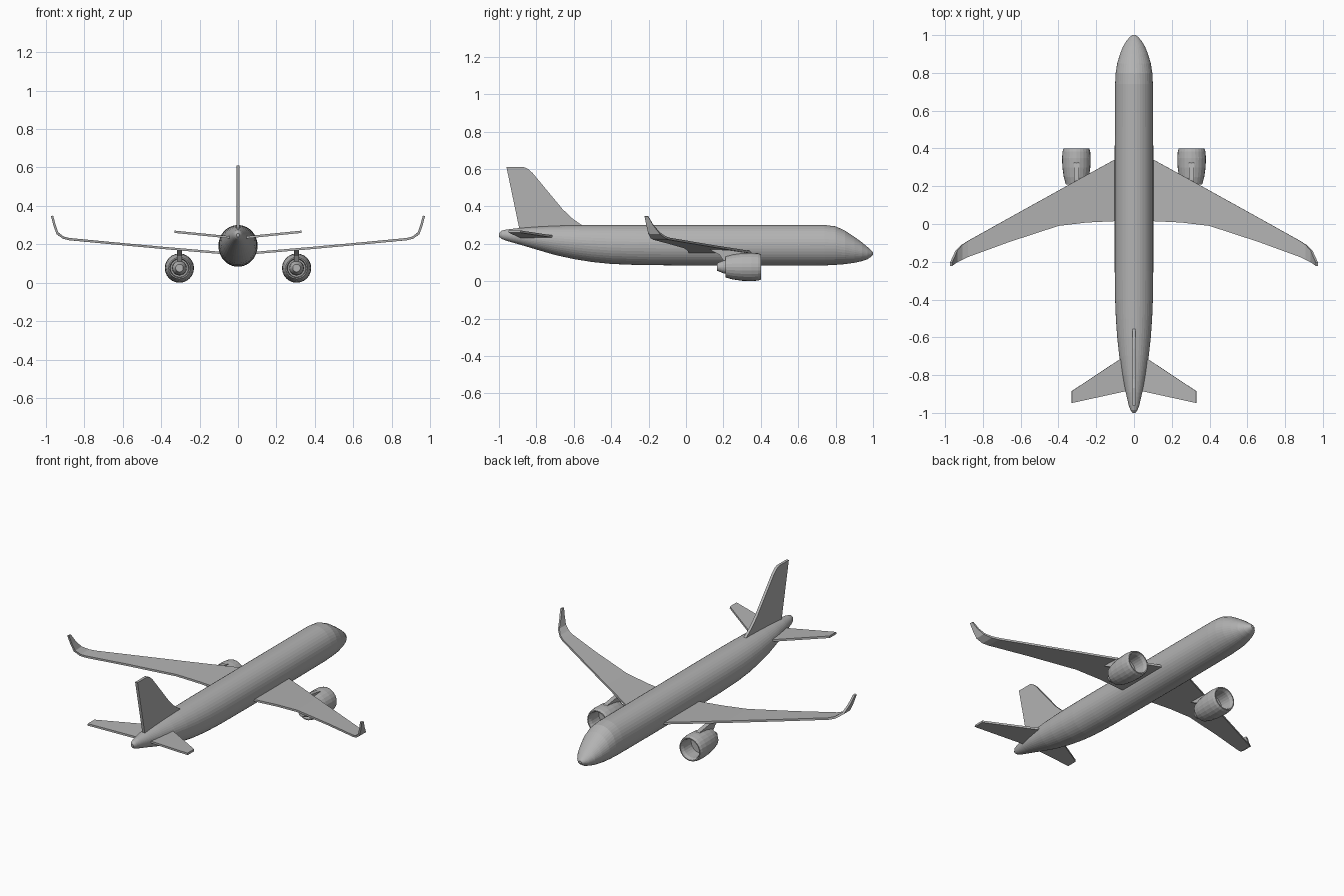
import bpy
import bmesh
from math import sin, cos, pi
from mathutils import Vector

cube = bpy.data.objects.get("Cube")
if cube:
    bpy.data.objects.remove(cube, do_unlink=True)

GREY = (0.45, 0.45, 0.45, 1)
paint = bpy.data.materials.new("plain_grey")
paint.use_nodes = True
paint.diffuse_color = GREY
paint.node_tree.nodes["Principled BSDF"].inputs["Base Color"].default_value = GREY


def make_object(name, bm, mirror=False, thickness=0):
    bmesh.ops.recalc_face_normals(bm, faces=bm.faces)
    mesh = bpy.data.meshes.new(name)
    bm.to_mesh(mesh)
    bm.free()
    mesh.materials.append(paint)
    obj = bpy.data.objects.new(name, mesh)
    bpy.context.collection.objects.link(obj)
    if thickness:
        solid = obj.modifiers.new("Thickness", 'SOLIDIFY')
        solid.thickness = thickness
        solid.offset = 0
        solid.use_even_offset = True
    if mirror:
        obj.modifiers.new("Mirror", 'MIRROR').use_axis[0] = True
    return obj


def loft(name, rings, sides, mirror=False):
    """Skin elliptical rings (centre, half width, half height) along y."""
    bm = bmesh.new()
    loops = []
    for centre, width, height in rings:
        angles = [2 * pi * i / sides for i in range(sides)]
        loops.append([bm.verts.new(centre + Vector((width * cos(a), 0, height * sin(a))))
                      for a in angles])
    for a, b in zip(loops, loops[1:]):
        for i in range(sides):
            j = (i + 1) % sides
            bm.faces.new((a[i], a[j], b[j], b[i]))
    bm.faces.new(loops[0])
    bm.faces.new(loops[-1])
    return make_object(name, bm, mirror)


def surface(name, stations, thickness):
    """Mirrored plate through stations (x, leading y, trailing y, z)."""
    bm = bmesh.new()
    edges = [(bm.verts.new((x, lead, z)), bm.verts.new((x, trail, z)))
             for x, lead, trail, z in stations]
    for (a, b), (c, d) in zip(edges, edges[1:]):
        bm.faces.new((a, b, d, c))
    return make_object(name, bm, True, thickness)


def side_plate(name, outline, x, thickness, mirror=False):
    """Upright plate from a (y, z) outline."""
    bm = bmesh.new()
    bm.faces.new([bm.verts.new((x, y, z)) for y, z in outline])
    return make_object(name, bm, mirror, thickness)


# Fuselage: y, bottom, top, half width
body = [
    (-1, .238, .257, .008), (-.985, .226, .27, .019), (-.96, .216, .276, .028),
    (-.89, .196, .284, .044), (-.8, .169, .291, .062), (-.7, .14, .296, .078),
    (-.6, .118, .299, .089), (-.5, .102, .3, .096), (-.4, .092, .3, .1),
    (-.25, .086, .3, .102), (0, .084, .3, .102), (.4, .083, .3, .102),
    (.74, .084, .3, .1), (.8, .087, .293, .097), (.85, .091, .27, .089),
    (.9, .098, .237, .074), (.94, .107, .208, .058), (.97, .117, .183, .04),
    (.99, .13, .165, .022), (1, .14, .155, .009),
]
loft("fuselage",
     [(Vector((0, y, (low + top) / 2)), wide, (top - low) / 2) for y, low, top, wide in body],
     40)

# Swept wings with upturned tips
surface("wings", [
    (.05, .37, .018, .152), (.1, .342, .015, .156), (.25, .26, .008, .169),
    (.4, .177, -.01, .182), (.66, .033, -.095, .206), (.88, -.09, -.175, .227),
    (.91, -.11, -.189, .235), (.94, -.14, -.202, .257), (.955, -.175, -.212, .3),
    (.968, -.203, -.222, .348),
], .012)

# Tailplane and fin
surface("tailplane", [(.02, -.68, -.88, .234), (.33, -.885, -.948, .265)], .012)
side_plate("tail_fin", [
    (-.885, .25), (-.96, .61), (-.868, .61), (-.845, .6), (-.82, .578),
    (-.66, .385), (-.61, .337), (-.555, .298), (-.555, .25),
], 0, .016)

# Engines: y, radius, running from tail cone over the cowl into the intake
ENGINE_X, ENGINE_Z = .305, .076
cowl = [
    (.165, .02), (.205, .036), (.24, .038), (.24, .046), (.21, .05), (.21, .056),
    (.25, .067), (.3, .074), (.35, .076), (.385, .073), (.4, .068),
    (.4, .062), (.38, .055), (.31, .054),
]
loft("engines",
     [(Vector((ENGINE_X, y, ENGINE_Z)), r, r) for y, r in cowl], 24, True)

# Pylons joining the engines to the wings
side_plate("engine_pylons", [
    (.2, .11), (.34, .14), (.32, .153), (.24, .165), (.12, .172), (.18, .14),
], ENGINE_X, .026, True)
